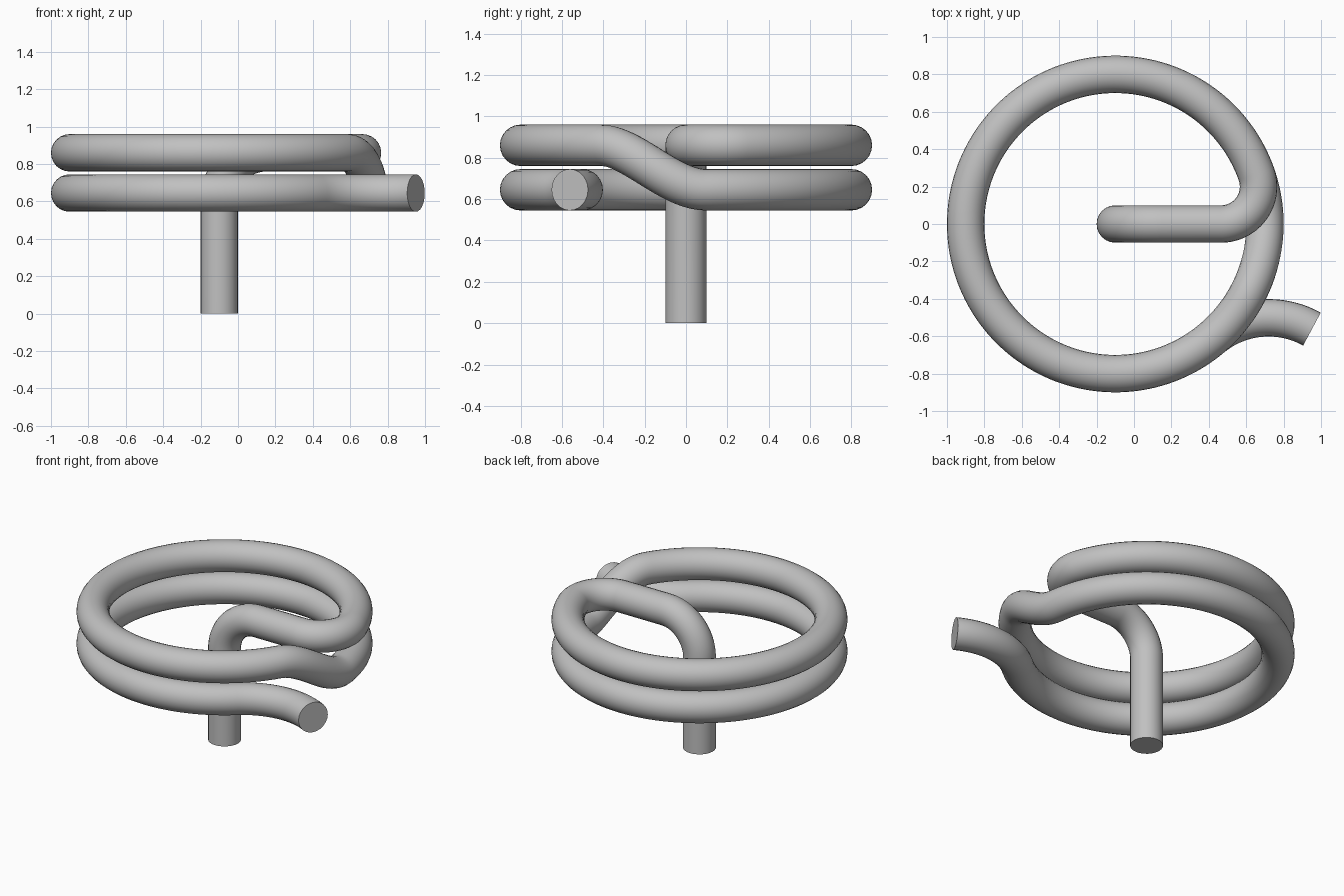
import bpy
from math import cos, sin, pi, radians, asin, sqrt
from mathutils import Vector

cube = bpy.data.objects.get("Cube")
if cube:
    bpy.data.objects.remove(cube, do_unlink=True)

TUBE = 0.1          # tube radius
RING = 0.8          # centreline radius of the coils
CX = -0.1           # coil axis
LOW, HIGH = 0.645, 0.86


def arc(cx, cy, r, start, end, height, steps):
    """Horizontal arc in degrees; height is a function of the angle."""
    pts = []
    for i in range(steps + 1):
        a = start + (end - start) * i / steps
        pts.append(Vector((cx + r * cos(radians(a)), cy + r * sin(radians(a)), height(a))))
    return pts


DROP_START, DROP_END = 329, 367


def coil_height(a):
    t = min(max((a - DROP_START) / (DROP_END - DROP_START), 0), 1)
    return HIGH + (LOW - HIGH) * t * t * (3 - 2 * t)


# Upright stem and its bend to horizontal
path = [Vector((CX, 0, 0))]
bend = 0.25
for i in range(25):
    a = pi / 2 * i / 24
    path.append(Vector((CX + bend * (1 - cos(a)), 0, HIGH - bend + bend * sin(a))))

# Fillet from the radial arm into the upper coil
fillet = 0.2
fx = CX + sqrt((RING - fillet) ** 2 - fillet ** 2)
join = asin(fillet / (RING - fillet)) * 180 / pi
path += arc(fx, fillet, fillet, -90, join, lambda a: HIGH, 32)

# Upper coil, drop and lower coil
leave = -50
path += arc(CX, 0, RING, join, 720 + leave, coil_height, 320)

# Tail curving away from the lower coil
tail = 0.475
tx = CX + (RING + tail) * cos(radians(leave))
ty = (RING + tail) * sin(radians(leave))
path += arc(tx, ty, tail, 180 + leave, 60.8, lambda a: LOW, 32)

# Drop repeated points where sections meet
clean = [path[0]]
for p in path[1:]:
    if (p - clean[-1]).length > 1e-4:
        clean.append(p)

# Sweep a round section along the path
curve = bpy.data.curves.new("tube_path", "CURVE")
curve.dimensions = "3D"
curve.bevel_depth = TUBE
curve.bevel_resolution = 10
curve.use_fill_caps = True
spline = curve.splines.new("POLY")
spline.points.add(len(clean) - 1)
for point, co in zip(spline.points, clean):
    point.co = (*co, 1)

tube = bpy.data.objects.new("coiled_tube", curve)
bpy.context.scene.collection.objects.link(tube)

grey = bpy.data.materials.new("plain_grey")
grey.use_nodes = True
colour = (0.53, 0.53, 0.53, 1)
grey.diffuse_color = colour
grey.node_tree.nodes["Principled BSDF"].inputs["Base Color"].default_value = colour
curve.materials.append(grey)

bpy.ops.object.select_all(action="DESELECT")
tube.select_set(True)
bpy.context.view_layer.objects.active = tube
bpy.ops.object.convert(target="MESH")
bpy.ops.object.shade_smooth_by_angle(angle=radians(40))
